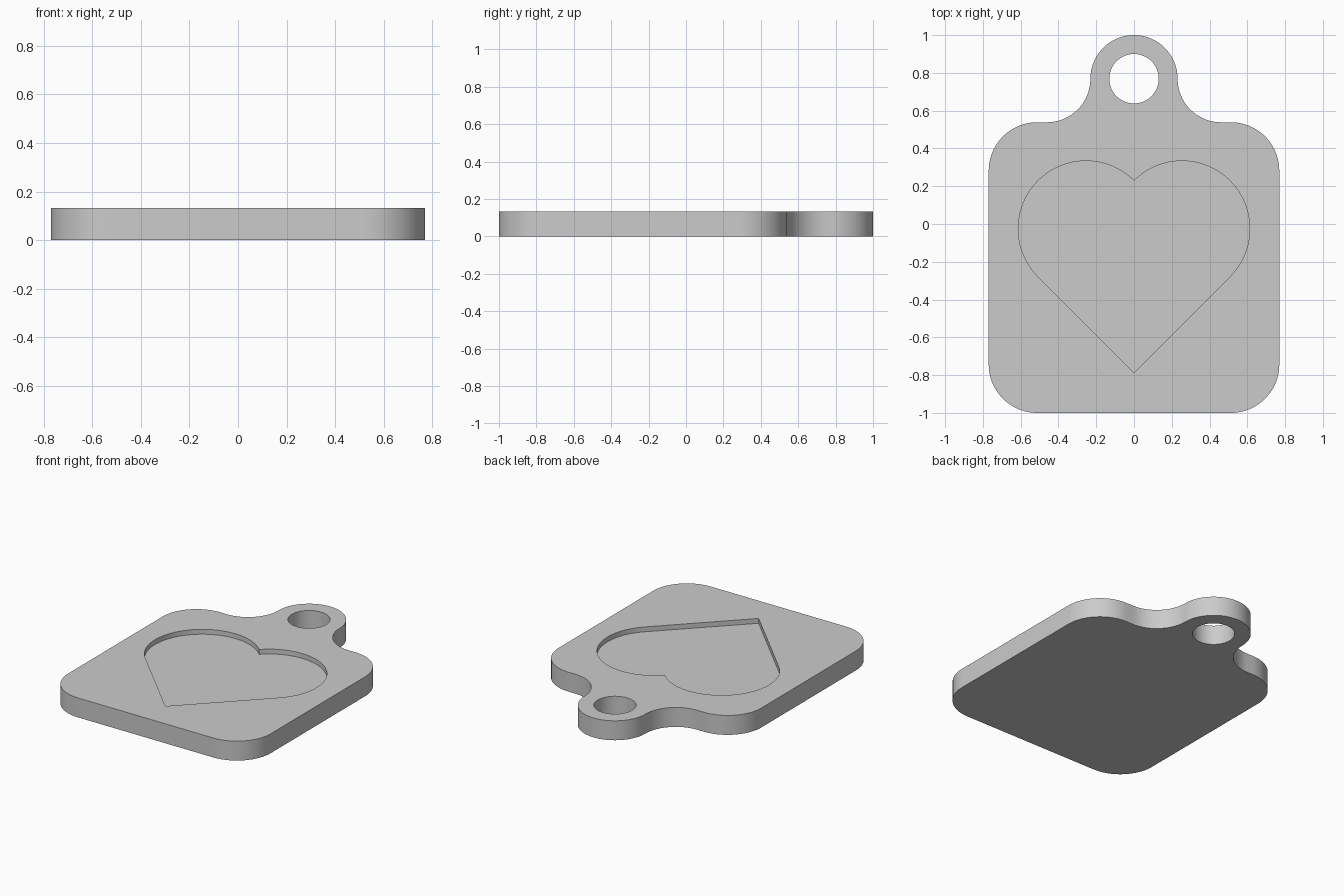
import bpy
import bmesh
from math import sin, cos, radians

cube = bpy.data.objects.get("Cube")
if cube:
    bpy.data.objects.remove(cube, do_unlink=True)

UNIT = 2 / 39            # the tag is 39 units long and 30 wide
THICK = 2.6 * UNIT
RECESS = 0.65 * UNIT
HALF_W = 15 * UNIT
CORNER = 5 * UNIT
RING_R = 4.5 * UNIT
HOLE_R = 2.55 * UNIT
SHOULDER = -1 + 30 * UNIT
RING_Y = SHOULDER + RING_R


def arc(cx, cy, r, start, end, steps=24):
    angles = [radians(start + (end - start) * i / steps) for i in range(steps + 1)]
    return [(cx + r * cos(a), cy + r * sin(a)) for a in angles]


def mirrored(half):
    """Close a right-hand half outline with its mirror image."""
    return half + [(-x, y) for x, y in reversed(half) if abs(x) > 1e-5]


def prism(name, outline, bottom, top):
    bm = bmesh.new()
    base = bm.faces.new([bm.verts.new((x, y, bottom)) for x, y in outline])
    up = bmesh.ops.extrude_face_region(bm, geom=[base])["geom"]
    verts = [v for v in up if isinstance(v, bmesh.types.BMVert)]
    bmesh.ops.translate(bm, vec=(0, 0, top - bottom), verts=verts)
    bmesh.ops.recalc_face_normals(bm, faces=bm.faces)
    mesh = bpy.data.meshes.new(name)
    bm.to_mesh(mesh)
    bm.free()
    obj = bpy.data.objects.new(name, mesh)
    bpy.context.collection.objects.link(obj)
    return obj


def cut(target, cutter):
    mod = target.modifiers.new(cutter.name, "BOOLEAN")
    mod.operation = "DIFFERENCE"
    mod.solver = "EXACT"
    mod.object = cutter
    bpy.context.view_layer.objects.active = target
    bpy.ops.object.modifier_apply(modifier=mod.name)
    bpy.data.objects.remove(cutter, do_unlink=True)


# Rounded plate flowing through concave fillets into the hanging ring
half = arc(HALF_W - CORNER, -1 + CORNER, CORNER, -90, 0)
half += arc(HALF_W - CORNER, SHOULDER - CORNER, CORNER, 0, 90)
half += arc(2 * RING_R, RING_Y, RING_R, 270, 180)
half += arc(0, RING_Y, RING_R, 0, 90)[1:]
tag = prism("tag_plate", mirrored(half), 0, THICK)

# Through hole in the ring
hole = arc(0, RING_Y, HOLE_R, 0, 360, 64)[:-1]
cut(tag, prism("ring_hole", hole, -0.1, THICK + 0.1))

# Shallow heart recess: a diagonal square with a half circle on each upper side
SIDE = 14 * UNIT
OFFSET = SIDE / 2 * cos(radians(45))
LOBE_Y = -0.025
heart = [(0, LOBE_Y - 3 * OFFSET)] + arc(OFFSET, LOBE_Y, SIDE / 2, -45, 135, 48)
cut(tag, prism("heart_recess", mirrored(heart), THICK - RECESS, THICK + 0.1))

# Plain grey finish
grey = bpy.data.materials.new("grey")
grey.use_nodes = True
colour = (0.6, 0.6, 0.6, 1)
grey.diffuse_color = colour
grey.node_tree.nodes["Principled BSDF"].inputs["Base Color"].default_value = colour
tag.data.materials.clear()
tag.data.materials.append(grey)

bpy.ops.object.select_all(action="DESELECT")
tag.select_set(True)
bpy.context.view_layer.objects.active = tag
bpy.ops.object.shade_smooth_by_angle(angle=radians(30))
